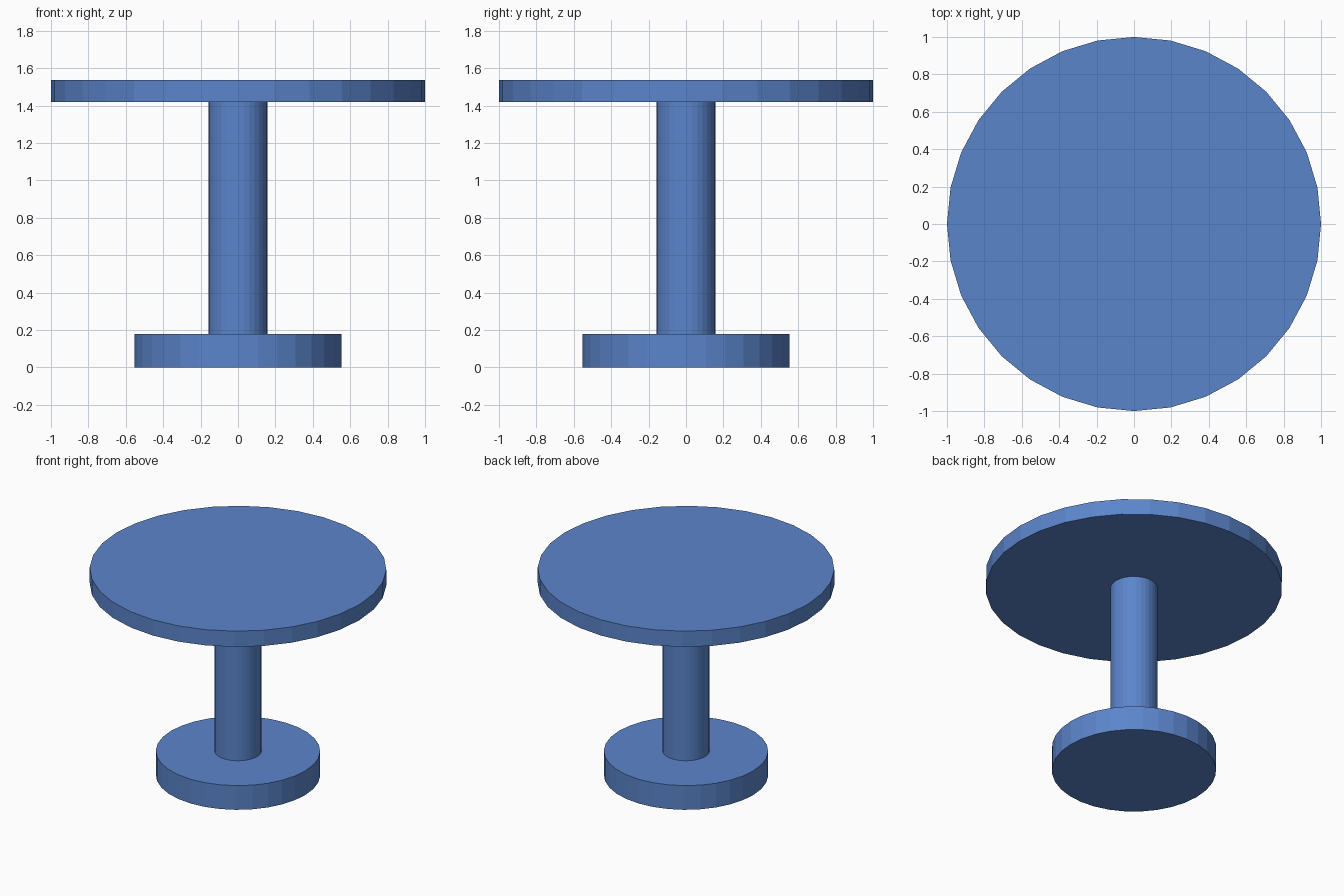
import bpy

if "Cube" in bpy.data.objects:
    bpy.data.objects.remove(bpy.data.objects["Cube"])

blue = bpy.data.materials.new("blue")
blue.diffuse_color = (0.105, 0.235, 0.60, 1.0)
blue.use_nodes = True
blue.node_tree.nodes["Principled BSDF"].inputs["Base Color"].default_value = blue.diffuse_color


def disc(name, radius, z0, z1):
    """Upright flat-faced 32-sided cylinder from z0 to z1."""
    bpy.ops.mesh.primitive_cylinder_add(
        vertices=32, radius=radius, depth=z1 - z0, location=(0, 0, (z0 + z1) / 2))
    ob = bpy.context.object
    ob.name = name
    ob.data.materials.append(blue)
    return ob


# Foot, column and round top
disc("base", 0.554, 0.0, 0.18)
disc("column", 0.158, 0.18, 1.42)
disc("table_top", 1.0, 1.42, 1.537)
